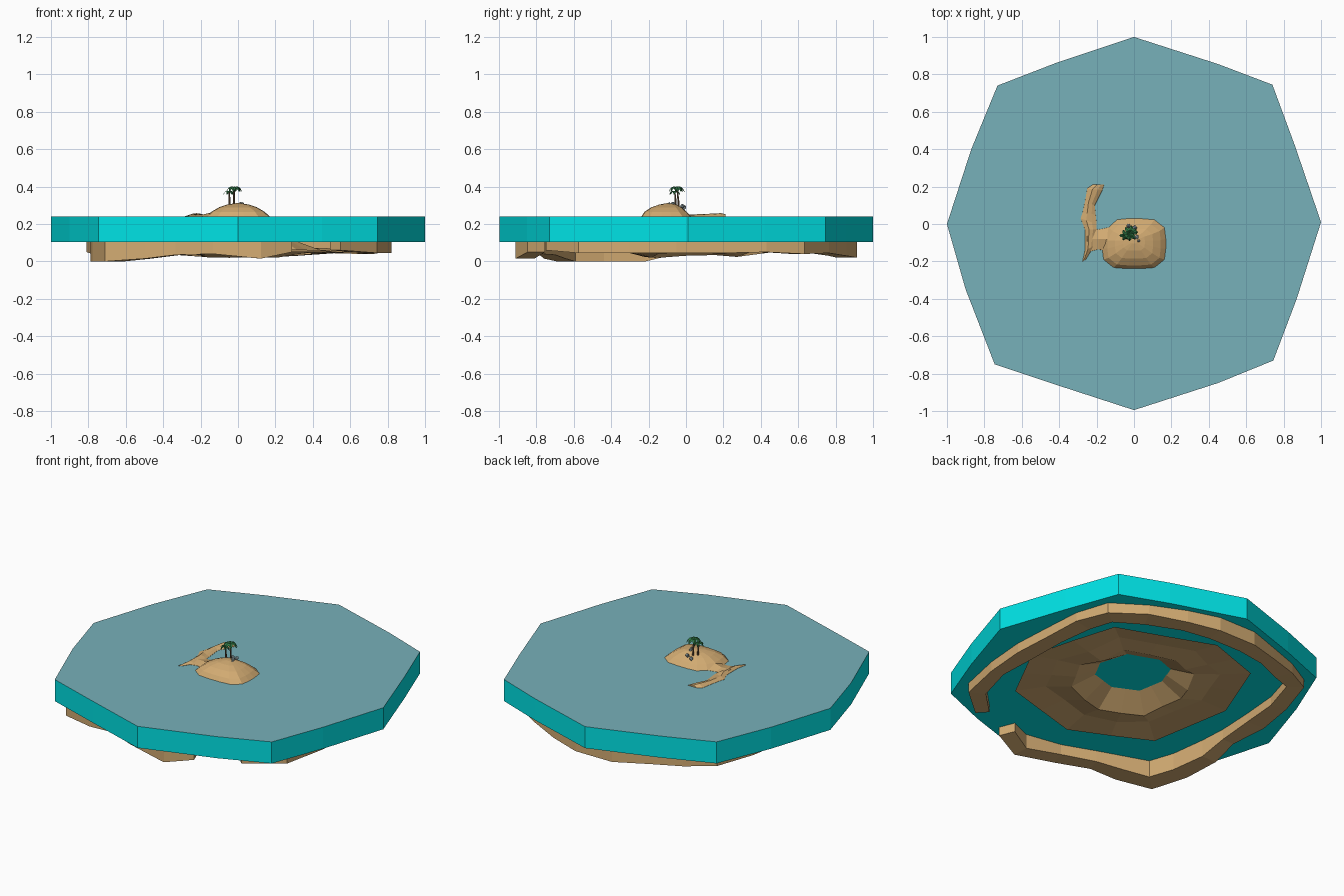
import bpy, bmesh, math, random
from mathutils import Vector

if "Cube" in bpy.data.objects:
    bpy.data.objects.remove(bpy.data.objects["Cube"])

random.seed(4)


def mat(name, rgb):
    m = bpy.data.materials.new(name)
    m.diffuse_color = (*rgb, 1)
    m.use_nodes = True
    m.node_tree.nodes["Principled BSDF"].inputs["Base Color"].default_value = m.diffuse_color
    return m


SAND = mat("sand", (0.65, 0.41, 0.17))
SURFACE = mat("water_surface", (0.185, 0.44, 0.49))
WATER = mat("water_side", (0.0, 0.76, 0.78))
TRUNK = mat("palm_trunk", (0.15, 0.09, 0.05))
LEAF = mat("palm_leaf", (0.03, 0.19, 0.06))
ROCK = mat("grey_rock", (0.30, 0.38, 0.40))


def finish(name, bm, mats, recalc=True):
    if recalc:
        bmesh.ops.recalc_face_normals(bm, faces=bm.faces)
    me = bpy.data.meshes.new(name)
    bm.to_mesh(me)
    bm.free()
    for m in mats:
        me.materials.append(m)
    ob = bpy.data.objects.new(name, me)
    bpy.context.collection.objects.link(ob)
    return ob


def loft(name, sections, m, caps=(True, True), recalc=True):
    """Skin a list of equal-length closed point sections."""
    bm = bmesh.new()
    rows = [[bm.verts.new(p) for p in s] for s in sections]
    n = len(rows[0])
    for a, b in zip(rows, rows[1:]):
        for i in range(n):
            j = (i + 1) % n
            bm.faces.new((a[i], a[j], b[j], b[i]))
    if caps[0]:
        bm.faces.new(rows[0])
    if caps[1]:
        bm.faces.new(rows[-1])
    return finish(name, bm, [m], recalc)


# Water slab with a paler top
outline = [(0, 1), (-.42, .86), (-.73, .74), (-.87, .4), (-1, 0), (-.9, -.35), (-.745, -.75), (-.4, -.865),
           (0, -.995), (.45, -.85), (.745, -.73), (.87, -.4), (1, .01), (.86, .42), (.74, .745), (.45, .855)]
water = loft("water", [[(x, y, z) for x, y in outline] for z in (.105, .24)], WATER)
water.data.materials.append(SURFACE)
for p in water.data.polygons:
    p.material_index = 1 if p.normal.z > .9 else 0

# Submerged sand shelf: octagonal rim, lumpy underside, open lagoon in the middle
rim = [(.58, .52), (0, .735), (-.35, .615), (-.52, .19), (-.43, -.33), (.035, -.55), (.545, -.40), (.735, -.03)]
rim = [q for a, b in zip(rim, rim[1:] + rim[:1]) for q in (a, ((a[0] + b[0]) / 2, (a[1] + b[1]) / 2))]
shelf = []
for t, z, jitter, dip in ((1, .052, .003, 0), (.74, .06, .018, 0), (.52, .052, .015, .03), (.31, .108, 0, 0)):
    row = []
    for x, y in rim:
        front = 1 if x + y < .1 else 0
        row.append((.12 + (x - .12) * t, .13 + (y - .13) * t, z + random.uniform(-jitter, jitter) - dip * front))
    shelf.append(row)
loft("sand_shelf", shelf, SAND, caps=(False, False), recalc=False)

# Outer reef: blocky ridge following a broken ring (x, y, underside height, half width)
reef = [(.52, -.72, .06, .04), (.70, -.55, .045, .05), (.76, -.30, .045, .04), (.765, -.05, .045, .055),
        (.755, .20, .045, .05), (.73, .42, .05, .06), (.68, .60, .04, .055), (.50, .71, .045, .06),
        (.30, .81, .03, .05), (.12, .86, .02, .055), (-.12, .86, .02, .055), (-.32, .80, .035, .045),
        (-.50, .725, .045, .055), (-.65, .65, .055, .05), (-.72, .42, .05, .05), (-.75, .18, .05, .06),
        (-.74, -.05, .04, .04), (-.74, -.22, .0, .05), (-.72, -.45, .0, .06), (-.66, -.64, .0, .07),
        (-.48, -.70, .015, .06), (-.32, -.74, .035, .045), (-.12, -.82, .04, .05), (.12, -.86, .015, .05),
        (.27, -.80, .05, .05)]
sections = []
for i, (x, y, z, w) in enumerate(reef):
    a, b = reef[max(i - 1, 0)], reef[min(i + 1, len(reef) - 1)]
    d = Vector((b[0] - a[0], b[1] - a[1], 0)).normalized()
    side = Vector((-d.y, d.x, 0)) * w
    c = Vector((x, y, 0))
    low, high = Vector((0, 0, z)), Vector((0, 0, .115))
    sections.append([c - side + low, c + side + low, c + side + high, c - side + high])
loft("outer_reef", sections, SAND)


# Main island mound: squarish rings narrowing to a low crown
def ring(s, z, dy=0, n=16):
    pts = []
    for i in range(n):
        a = 2 * math.pi * (i + .5) / n
        c, d = math.cos(a), math.sin(a)
        f = (abs(c) ** 4 + abs(d) ** 4) ** (-1 / 4)
        # back left corner is cut away by the small bay
        cut = .84 if c < -.3 and d > .3 else 1
        pts.append((.17 * c * f * s * cut, -.105 + dy + .134 * d * f * s, z))
    return pts


loft("island_mound", [ring(1.1, .21), ring(1, .24), ring(.84, .265, -.004), ring(.6, .289),
                      ring(.34, .304, .008), ring(.08, .311, .012)], SAND, caps=(False, True))

# Curved sand spit on the left: left edge, right edge, crest height along y
spit = [((-.275, -.20), (-.258, -.19), .244), ((-.262, -.14), (-.215, -.12), .254),
        ((-.262, -.03), (-.20, -.03), .256), ((-.285, .03), (-.20, .0), .250), ((-.275, .06), (-.205, .05), .252),
        ((-.262, .12), (-.21, .10), .254), ((-.25, .19), (-.17, .18), .258), ((-.22, .21), (-.16, .21), .252)]
sections = []
for (ax, ay), (bx, by), z in spit:
    a, b = Vector((ax, ay, 0)), Vector((bx, by, 0))
    sections.append([(p.x, p.y, h) for p, h in ((a.lerp(b, -.15), .215), (a, .241), (a.lerp(b, .35), z),
                                                (a.lerp(b, .7), z - .004), (b, .241), (a.lerp(b, 1.15), .215))])
loft("sand_spit", sections, SAND)
# Low saddle joining the spit to the mound
loft("sand_saddle", [[(x, -.17 + k, .21), (x, -.15 + k, .241), (x, -.08, z), (x, -.015 - k, .241), (x, -k, .21)]
                     for x, k, z in ((-.25, .0, .252), (-.19, .015, .25), (-.12, .0, .268))], SAND)


# Palms: tapered bent trunk and drooping folded leaves
def palm(name, x, y, top, lean, size, leaves):
    rings = []
    for k in range(4):
        t = k / 3
        cx, cy, r = x + lean[0] * t * t, y + lean[1] * t * t, .0065 - .0025 * t
        rings.append([(cx + r * math.cos(a * math.pi / 3), cy + r * math.sin(a * math.pi / 3),
                       .295 + (top - .295) * t) for a in range(6)])
    loft(name + "_trunk", rings, TRUNK)
    bm = bmesh.new()
    for i in range(leaves):
        a = 2 * math.pi * i / leaves + random.uniform(-.2, .2)
        out, side = Vector((math.cos(a), math.sin(a), 0)), Vector((-math.sin(a), math.cos(a), 0))
        base = Vector((x + lean[0], y + lean[1], top))
        prev = None
        for t, h, w in ((0, 0, .08), (.4, .18, .26), (.75, .0, .24), (1, -.42, .03)):
            c = base + (out * t + Vector((0, 0, h))) * size
            drop = Vector((0, 0, -.1 * size))
            row = [bm.verts.new(p) for p in (c - side * w * size + drop, c, c + side * w * size + drop)]
            if prev:
                for j in (0, 1):
                    bm.faces.new((prev[j], row[j], row[j + 1], prev[j + 1]))
            prev = row
    finish(name + "_leaves", bm, [LEAF], False)


palm("tall_palm", -.022, -.04, .393, (.002, -.01), .042, 8)
palm("short_palm", -.045, -.055, .372, (-.003, -.005), .030, 6)

# Rocks around the palms
for i, (x, y, z, r) in enumerate(((.015, -.07, .305, .012), (.005, -.02, .293, .014), (-.03, -.01, .285, .013),
                                  (.025, -.09, .304, .009))):
    bm = bmesh.new()
    bmesh.ops.create_icosphere(bm, subdivisions=1, radius=r)
    for v in bm.verts:
        v.co = v.co * random.uniform(.8, 1.15) + Vector((x, y, z + .003))
    finish(f"rock_{i + 1}", bm, [ROCK])
